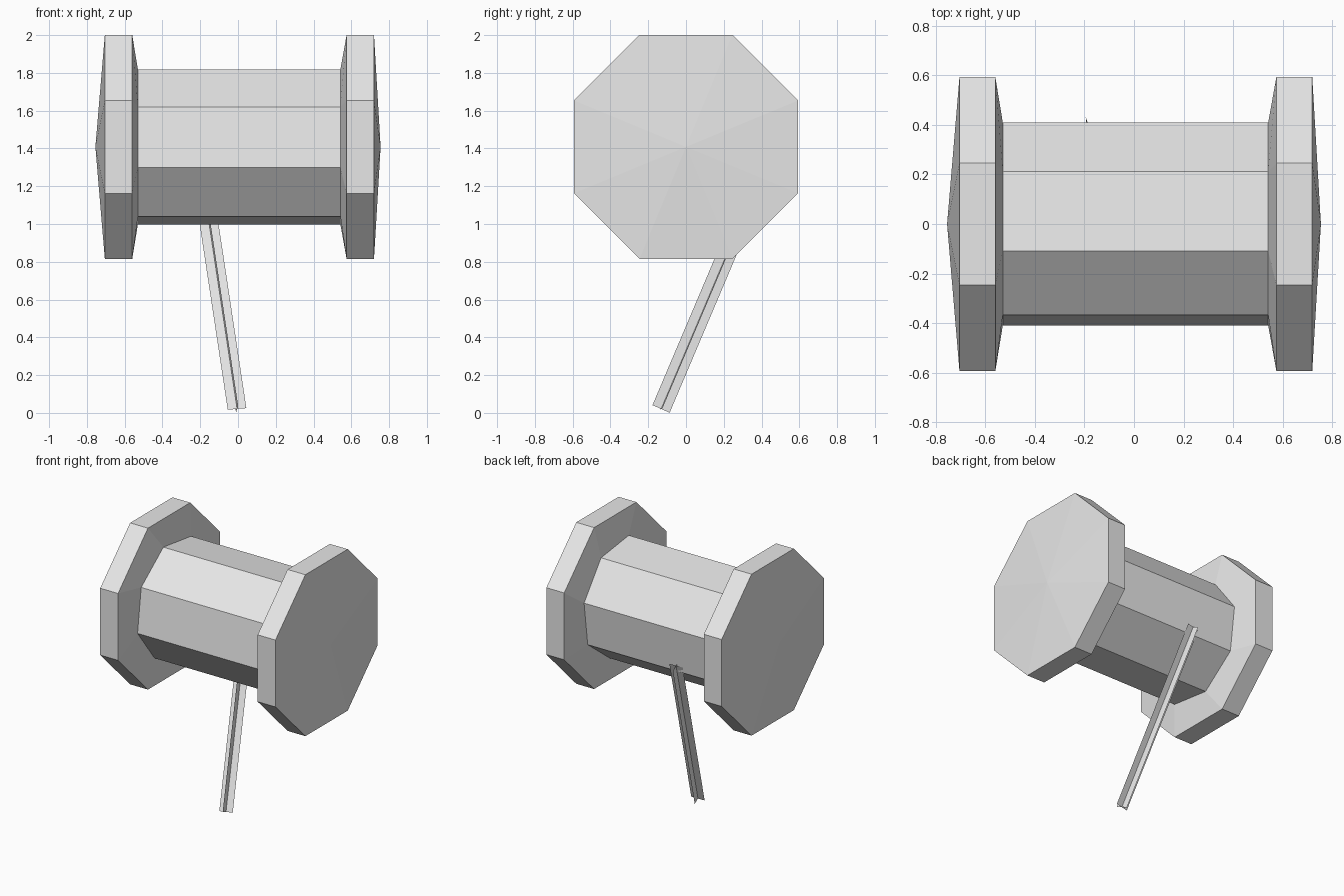
import bpy, bmesh, math
from mathutils import Vector

cube = bpy.data.objects.get("Cube")
if cube:
    bpy.data.objects.remove(cube, do_unlink=True)

grey = bpy.data.materials.new("plain_grey")
grey.use_nodes = True
grey.diffuse_color = (0.8, 0.8, 0.8, 1)
grey.node_tree.nodes["Principled BSDF"].inputs["Base Color"].default_value = (0.8, 0.8, 0.8, 1)

AXIS_Z = 1.408
RIM = (0.642, 22.5)      # radius and turn of the flange octagon
CORE = (0.424, 15)       # radius and turn of the drum octagon


def finish(bm, name, solid=True):
    if solid:
        bmesh.ops.recalc_face_normals(bm, faces=bm.faces)
    mesh = bpy.data.meshes.new(name)
    bm.to_mesh(mesh)
    bm.free()
    mesh.materials.append(grey)
    obj = bpy.data.objects.new(name, mesh)
    bpy.context.collection.objects.link(obj)
    return obj


def ring(bm, x, shape):
    radius, turn = shape
    angles = [math.radians(turn + 45 * i) for i in range(8)]
    return [bm.verts.new((x, radius * math.cos(a), AXIS_Z + radius * math.sin(a))) for a in angles]


def octagon_solid(name, sections, apex=None):
    """Skin octagon sections along x, with an optional shallow point at the start."""
    bm = bmesh.new()
    rings = [ring(bm, x, shape) for x, shape in sections]
    for a, b in zip(rings, rings[1:]):
        for i in range(8):
            j = (i + 1) % 8
            bm.faces.new((a[i], a[j], b[j], b[i]))
    if apex is None:
        bm.faces.new(rings[0])
    else:
        tip = bm.verts.new((apex, 0, AXIS_Z))
        for i in range(8):
            bm.faces.new((tip, rings[0][i], rings[0][(i + 1) % 8]))
    bm.faces.new(rings[-1])
    return finish(bm, name)


# Spool: drum and two flanges with shallow pointed outer faces
octagon_solid("drum", [(-0.53, CORE), (0.542, CORE)])
octagon_solid("right_flange", [(-0.705, RIM), (-0.56, RIM), (-0.53, CORE)], -0.755)
octagon_solid("left_flange", [(0.72, RIM), (0.575, RIM), (0.542, CORE)], 0.755)

# Hanging thread: two crossed flat strips
bottom = Vector((-0.005, -0.132, 0.021))
top = Vector((-0.19, 0.387, 1.245))
along = (top - bottom).normalized()
across = Vector((0.095, 0.0145, 0.008))
across = (across - along * across.dot(along)).normalized()
for name, side in (("thread_wide_strip", across), ("thread_cross_strip", along.cross(across))):
    bm = bmesh.new()
    half = side * 0.05
    bm.faces.new([bm.verts.new(p) for p in (bottom - half, bottom + half, top + half, top - half)])
    finish(bm, name, solid=False)
